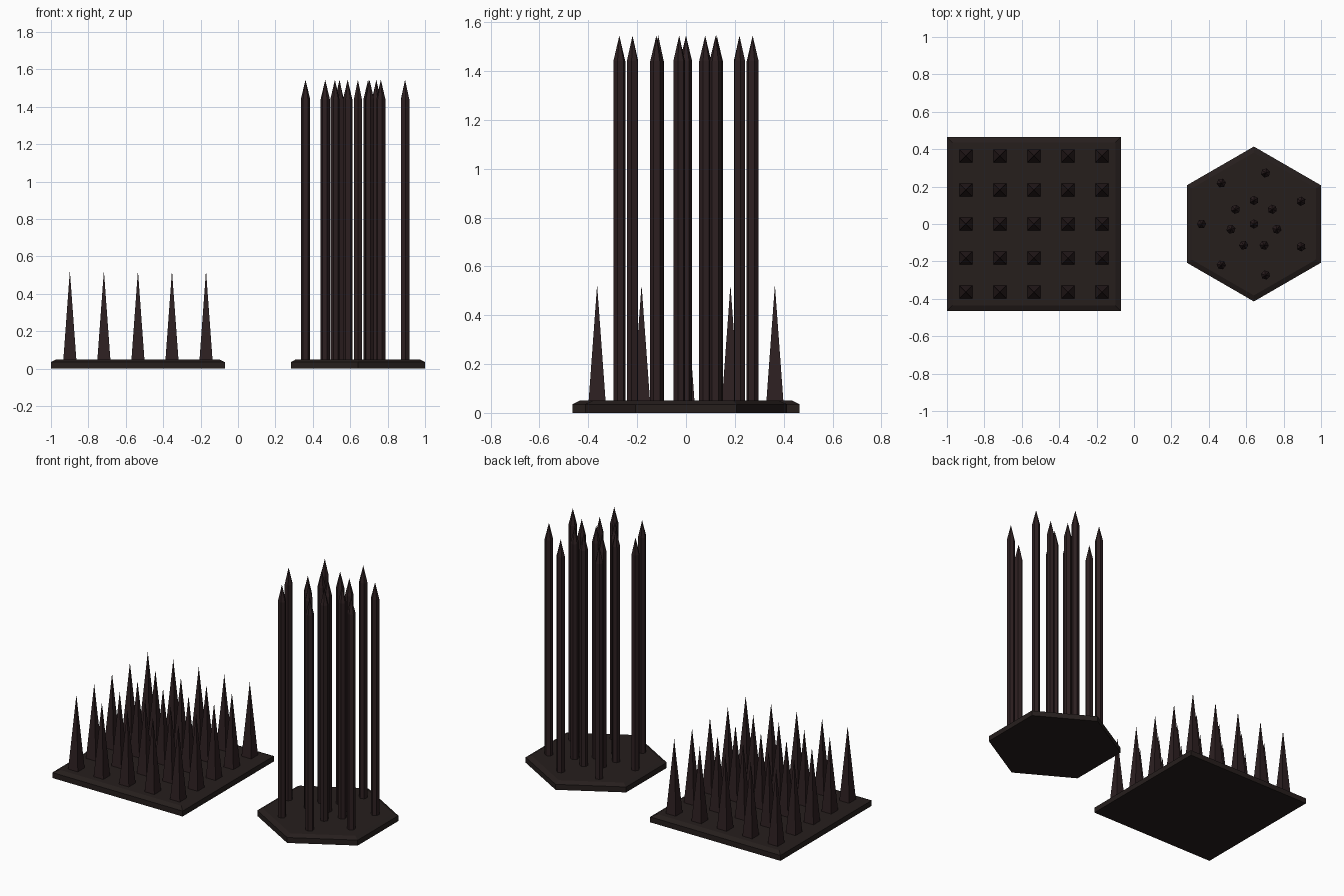
import bpy, bmesh
from math import cos, sin, pi, sqrt

if "Cube" in bpy.data.objects:
    bpy.data.objects.remove(bpy.data.objects["Cube"])


def material(name, colour):
    m = bpy.data.materials.new(name)
    m.diffuse_color = (*colour, 1)
    m.use_nodes = True
    m.node_tree.nodes["Principled BSDF"].inputs["Base Color"].default_value = m.diffuse_color
    return m


PLATE = material("dark_plate", (0.019, 0.013, 0.012))
SPIKE = material("dark_spike", (0.026, 0.014, 0.015))


def stack(bm, sides, angle, centre, profile):
    """Closed faceted solid from (circumradius, z) rings; radius 0 is a point."""
    cx, cy = centre
    rings = []
    for r, z in profile:
        n = sides if r > 0 else 1
        rings.append([bm.verts.new((cx + r * cos(angle + 2 * pi * i / sides),
                                    cy + r * sin(angle + 2 * pi * i / sides), z))
                      for i in range(n)])
    bm.faces.new(rings[0][::-1])
    for a, b in zip(rings, rings[1:]):
        for i in range(sides):
            j = (i + 1) % sides
            if len(b) == 1:
                bm.faces.new((a[i], a[j], b[0]))
            else:
                bm.faces.new((a[i], a[j], b[j], b[i]))
    if len(rings[-1]) > 1:
        bm.faces.new(rings[-1])


def make(name, mat, solids):
    bm = bmesh.new()
    for s in solids:
        stack(bm, *s)
    me = bpy.data.meshes.new(name)
    bm.to_mesh(me)
    bm.free()
    me.materials.append(mat)
    ob = bpy.data.objects.new(name, me)
    bpy.context.collection.objects.link(ob)
    return ob


# Square base plate with chamfered top edge
sq = (-0.535, 0.0)
R2 = sqrt(2)
make("square_base", PLATE, [(4, pi / 4, sq,
     [(0.465 * R2, 0), (0.465 * R2, 0.035), (0.435 * R2, 0.05)])])

# 5 x 5 grid of square pyramids
step = 0.182
make("short_spikes", SPIKE, [
    (4, pi / 4, (sq[0] + i * step, sq[1] + j * step), [(0.035 * R2, 0.045), (0, 0.525)])
    for i in range(-2, 3) for j in range(-2, 3)])

# Hexagonal base plate with chamfered top edge
hx = (0.641, 0.0)
make("hexagon_base", PLATE, [(6, pi / 2, hx,
     [(0.414, 0), (0.414, 0.035), (0.382, 0.05)])])

# Tall hexagonal stakes: one in the centre and two rings of seven
stake = [(0.025, 0.045), (0.025, 1.44), (0, 1.545)]
stakes = [(6, pi / 2, hx, stake)]
for radius, start in ((0.126, pi / 2), (0.28, pi)):
    for k in range(7):
        a = start + 2 * pi * k / 7
        stakes.append((6, a, (hx[0] + radius * cos(a), hx[1] + radius * sin(a)), stake))
make("tall_stakes", SPIKE, stakes)
